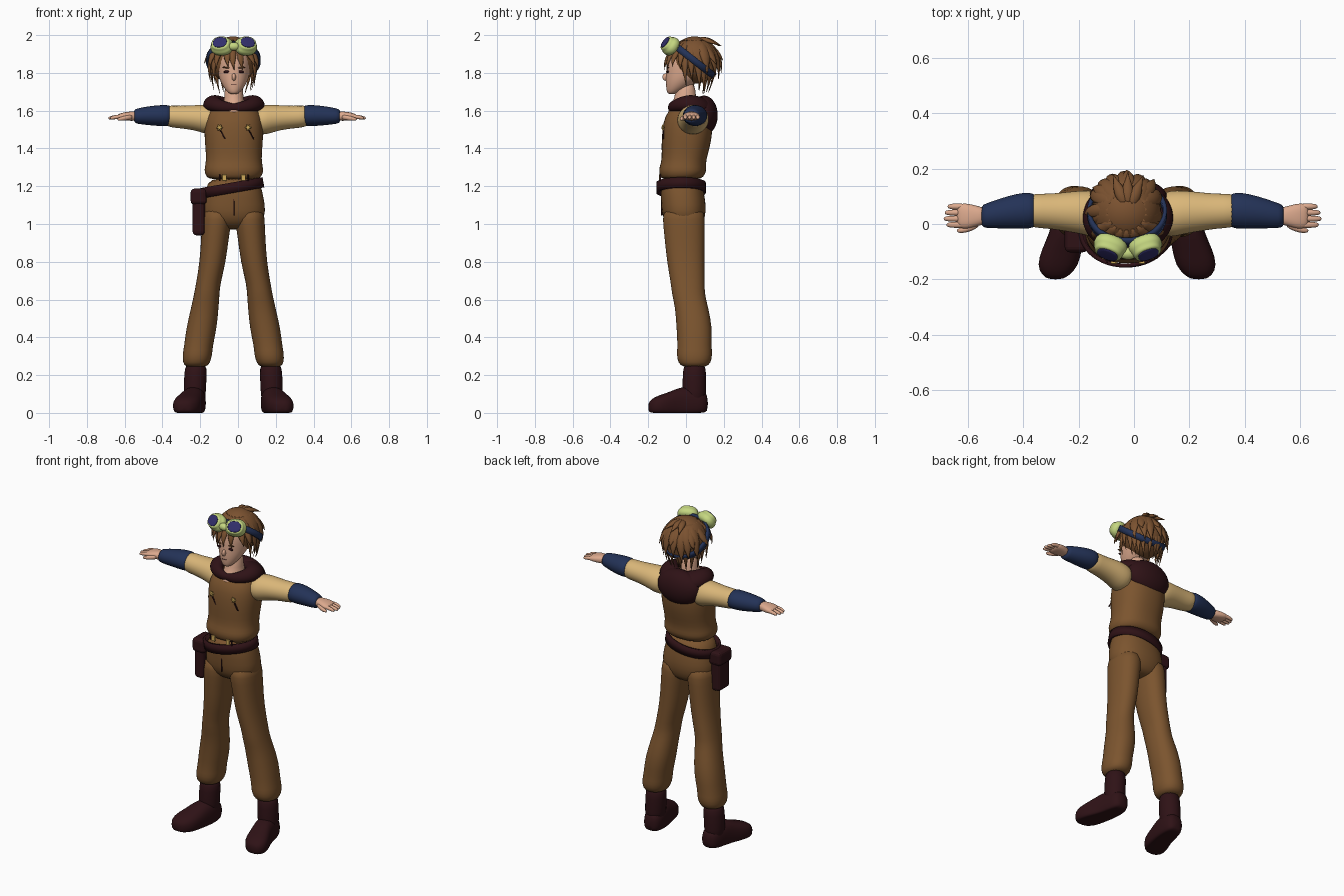
import bpy, bmesh, math, random
from math import sin, cos, pi, radians
from mathutils import Matrix, Vector

if "Cube" in bpy.data.objects:
    bpy.data.objects.remove(bpy.data.objects["Cube"])
random.seed(4)
BODY, LEGS, ARMS = -.022, -.025, -.005   # x of the mirror planes
SIDES = ((1, "left_"), (-1, "right_"))


def material(name, *rgb):
    m = bpy.data.materials.new(name)
    m.use_nodes = True
    m.diffuse_color = (*rgb, 1)
    node = next(n for n in m.node_tree.nodes if n.type == 'BSDF_PRINCIPLED')
    node.inputs["Base Color"].default_value = (*rgb, 1)
    return m


skin = material("skin", .72, .40, .27)
hair = material("hair brown", .20, .085, .03)
cloth = material("cloth brown", .20, .09, .028)
cream = material("cream", .70, .47, .19)
navy = material("navy", .017, .032, .095)
leather = material("dark leather", .028, .006, .008)
lime = material("pale lime", .56, .68, .22)
glass = material("violet glass", .032, .028, .15)
gold = material("gold", .62, .40, .10)


def finish(name, bm, mat, matrix=None, subdivide=0, smooth=True):
    if matrix:
        bm.transform(matrix)
    bmesh.ops.recalc_face_normals(bm, faces=bm.faces)
    for f in bm.faces:
        f.smooth = smooth
    mesh = bpy.data.meshes.new(name)
    bm.to_mesh(mesh)
    bm.free()
    mesh.materials.append(mat)
    ob = bpy.data.objects.new(name, mesh)
    bpy.context.collection.objects.link(ob)
    if subdivide:
        ob.modifiers.new("Subdivision", 'SUBSURF').levels = subdivide
        ob.modifiers["Subdivision"].render_levels = subdivide
    return ob


def skin_rings(bm, rings, closed=False):
    # bridge successive vertex rings, capping the ends of an open tube
    loops = [[bm.verts.new(p) for p in ring] for ring in rings]
    pairs = list(zip(loops, loops[1:])) + ([(loops[-1], loops[0])] if closed else [])
    for a, b in pairs:
        for i in range(len(a)):
            j = (i + 1) % len(a)
            bm.faces.new((a[i], a[j], b[j], b[i]))
    if not closed:
        bm.faces.new(loops[0])
        bm.faces.new(loops[-1])


def loft(name, mat, axis, rings, s=1, ax=0, power=2.0, n=20, matrix=None):
    # each ring: position on the axis, two centre coordinates, two radii
    out = []
    for pos, c1, c2, r1, r2 in rings:
        ring = []
        for i in range(n):
            c, d = cos(2 * pi * i / n), sin(2 * pi * i / n)
            u = c1 + r1 * math.copysign(abs(c) ** (2 / power), c)
            v = c2 + r2 * math.copysign(abs(d) ** (2 / power), d)
            x, y, z = {'x': (pos, u, v), 'y': (u, pos, v), 'z': (u, v, pos)}[axis]
            ring.append((ax + s * x, y, z if matrix else max(z, 0)))
        out.append(ring)
    bm = bmesh.new()
    skin_rings(bm, out)
    return finish(name, bm, mat, matrix, subdivide=1)


def ball(name, mat, loc, size, rot=0):
    bm = bmesh.new()
    bmesh.ops.create_uvsphere(bm, u_segments=28, v_segments=18, radius=1)
    m = Matrix.Translation(loc) @ Matrix.Rotation(rot, 4, 'Y') @ Matrix.Diagonal((*size, 1))
    return finish(name, bm, mat, m)


def box(name, mat, loc, size, bevel=.003, rot=0):
    bm = bmesh.new()
    bmesh.ops.create_cube(bm, size=1)
    m = Matrix.Translation(loc) @ Matrix.Rotation(rot, 4, 'Y') @ Matrix.Diagonal((*size, 1))
    ob = finish(name, bm, mat, m, smooth=False)
    mod = ob.modifiers.new("Bevel", 'BEVEL')
    mod.width, mod.segments = bevel, 3
    return ob


def band(name, mat, loc, rx, ry, height, tilt, axis):
    bm = bmesh.new()
    bmesh.ops.create_cone(bm, segments=48, radius1=1, radius2=1, depth=height, cap_ends=False)
    m = Matrix.Translation(loc) @ Matrix.Rotation(radians(tilt), 4, axis)
    ob = finish(name, bm, mat, m @ Matrix.Diagonal((rx, ry, 1, 1)))
    mod = ob.modifiers.new("Solidify", 'SOLIDIFY')
    mod.thickness, mod.offset = .014, 0
    return ob


# Trousers, legs and boots
loft("trouser_hips", cloth, 'z', [
    (1.25, 0, -.025, .135, .105), (1.18, 0, -.022, .15, .115), (1.10, 0, -.012, .168, .12),
    (1.04, 0, -.012, .168, .116), (.99, 0, -.005, .13, .09), (.97, 0, 0, .07, .05)], ax=BODY, power=2.3)
box("trouser_fly", leather, (BODY, -.128, 1.09), (.006, .009, .09))
for s, side in SIDES:
    loft(side + "trouser_leg", cloth, 'z', [
        (1.09, .085, -.012, .075, .105), (1.03, .086, -.012, .081, .114), (.94, .096, -.008, .074, .108),
        (.8, .108, -.002, .07, .1), (.68, .134, .01, .065, .09), (.63, .14, .012, .068, .088),
        (.56, .15, .03, .073, .088), (.45, .168, .045, .082, .096), (.35, .185, .045, .076, .09),
        (.31, .19, .045, .08, .096), (.265, .195, .045, .073, .088), (.24, .197, .045, .055, .062)],
        s, LEGS, 2.2)
    loft(side + "boot_shaft", leather, 'z', [
        (.03, .205, .045, .055, .06), (.12, .204, .043, .06, .065), (.2, .2, .045, .06, .062),
        (.27, .198, .045, .058, .06)], s, LEGS)
    loft(side + "boot_foot", leather, 'y', [
        (.117, .2, .05, .032, .045), (.09, .2, .05, .055, .065), (.03, .205, .055, .062, .085),
        (-.03, .215, .05, .064, .088), (-.09, .235, .042, .073, .068), (-.15, .25, .037, .076, .055),
        (-.185, .257, .032, .05, .04), (-.2, .258, .03, .025, .022)], s, LEGS, 2.5)

# Vest, belt and pouch
loft("vest", cloth, 'z', [
    (1.235, 0, -.025, .13, .1), (1.25, 0, -.022, .145, .114), (1.275, 0, -.018, .157, .126),
    (1.3, 0, -.018, .155, .124), (1.34, 0, -.01, .146, .117), (1.42, 0, 0, .153, .131),
    (1.5, 0, .008, .158, .134), (1.57, 0, .012, .15, .126), (1.62, 0, .02, .12, .095),
    (1.65, 0, .03, .07, .06)], ax=BODY, power=2.3, n=28)
band("belt", leather, (BODY - .008, -.026, 1.192), .16, .124, .055, -10, 'Y')
box("pouch_body", leather, (-.208, -.04, 1.05), (.064, .11, .22), .02)
box("pouch_flap", leather, (-.208, -.04, 1.145), (.085, .125, .085), .02)
for s, side in SIDES:
    x = BODY + s * .076
    for k in range(3):
        ball(side + "chest_toggle_%d" % k, gold, (x, -.122, 1.51), (.018, .007, .006), k * pi / 3)
    box(side + "chest_seam", leather, (x + .016, -.121, 1.475), (.006, .009, .06), rot=-.5)
    box(side + "waist_clip", gold, (BODY + s * .05, -.139, 1.245), (.024, .009, .034))
    box(side + "waist_tab", leather, (BODY + s * .075, -.136, 1.245), (.008, .009, .034))

# Hood draped round the neck
rings = []
for i in range(36):
    t = 2 * pi * i / 36
    k = abs(sin(t / 2))
    w, h = .016 + .048 * k, .02 + .03 * k ** .7
    centre = Vector((BODY + .115 * sin(t), .01 - .088 * cos(t), 1.617 + .022 * sin(t) ** 2))
    outward = Vector((sin(t), -cos(t), -.25 * k))
    rings.append([centre + outward * w * cos(a) + Vector((0, 0, h * sin(a)))
                  for a in (2 * pi * j / 12 for j in range(12))])
bm = bmesh.new()
skin_rings(bm, rings, closed=True)
finish("hood_collar", bm, leather, subdivide=1)
ball("hood_back", leather, (BODY, .095, 1.575), (.142, .073, .105))

# Sleeves, cuffs and hands
for s, side in SIDES:
    loft(side + "sleeve", cream, 'x', [
        (.09, .035, 1.55, .075, .07), (.14, .036, 1.55, .086, .08), (.18, .042, 1.557, .08, .076),
        (.23, .044, 1.563, .073, .066), (.3, .046, 1.566, .063, .06), (.355, .048, 1.57, .063, .059),
        (.385, .048, 1.572, .05, .048)], s, ARMS)
    loft(side + "cuff", navy, 'x', [
        (.345, .048, 1.573, .058, .053), (.37, .049, 1.574, .067, .057), (.42, .046, 1.574, .064, .056),
        (.48, .038, 1.573, .054, .049), (.53, .029, 1.571, .045, .041), (.548, .029, 1.571, .038, .034)],
        s, ARMS)
    loft(side + "palm", skin, 'x', [
        (.52, .028, 1.571, .028, .025), (.56, .029, 1.571, .036, .025), (.59, .028, 1.57, .046, .023),
        (.62, .029, 1.568, .046, .018), (.635, .03, 1.567, .036, .01)], s, ARMS, 2.4)
    for k, tip in enumerate((.668, .678, .682, .672)):
        y = .063 - .022 * k
        loft(side + "finger_%d" % k, skin, 'x', [
            (.6, y, 1.57, .012, .012), (.64, y, 1.567, .012, .012),
            (tip - .01, y, 1.562, .01, .01), (tip, y, 1.56, .005, .005)], s, ARMS, n=10)
    loft(side + "thumb", skin, 'x', [
        (.55, .004, 1.567, .014, .014), (.585, -.015, 1.562, .014, .014),
        (.62, -.024, 1.556, .011, .011), (.635, -.024, 1.554, .005, .005)], s, ARMS, n=10)

# Neck, head and face
loft("neck", skin, 'z', [
    (1.57, 0, -.01, .08, .092), (1.6, 0, -.008, .074, .088), (1.63, 0, -.005, .06, .074),
    (1.66, 0, -.005, .05, .056), (1.76, 0, 0, .05, .052)], ax=BODY)
loft("head", skin, 'z', [
    (1.687, 0, -.075, .02, .02), (1.7, 0, -.065, .036, .037), (1.73, 0, -.04, .06, .067),
    (1.77, 0, -.015, .079, .093), (1.81, 0, .01, .088, .116), (1.86, 0, .02, .095, .126),
    (1.92, 0, .02, .085, .11), (1.96, 0, .02, .04, .05)], ax=BODY)
ball("nose", skin, (BODY, -.105, 1.778), (.011, .02, .02))
box("mouth", leather, (BODY, -.104, 1.737), (.028, .006, .003), .001)
for s, side in SIDES:
    ball(side + "eye", leather, (BODY + s * .038, -.096, 1.806), (.017, .005, .007), s * .12)
    ball(side + "eyebrow", hair, (BODY + s * .04, -.096, 1.828), (.023, .006, .004), s * -.1)

# Hair: a rounded shell with tapering locks over it
CENTRE, SHELL = Vector((BODY - .005, .045, 1.868)), Vector((.125, .125, .125))
ball("hair_shell", hair, CENTRE, SHELL)


def on_head(az, el, k):
    az, el = radians(az), radians(el)
    return CENTRE + k * SHELL.x * Vector((sin(az) * cos(el), -cos(az) * cos(el), sin(el)))


def lock(name, root, bend, tip, width, thick=.016):
    rings = []
    for i in range(9):
        t = i / 8
        p = root * (1 - t) ** 2 + bend * 2 * t * (1 - t) + tip * t * t
        along = ((bend - root) * (1 - t) + (tip - bend) * t).normalized()
        across = along.cross(p - CENTRE).normalized()
        out = across.cross(along)
        f = max(.04, (1 - t ** 2.2) * (.6 + .4 * sin(pi * t)))
        rings.append([p + across * width * f * cos(a) + out * thick * f * sin(a)
                      for a in (2 * pi * j / 8 for j in range(8))])
    bm = bmesh.new()
    skin_rings(bm, rings)
    finish(name, bm, hair)


def lock_row(name, angles, reach, drop, width, bulge, top=58):
    for k, az in enumerate(angles):
        a = az + random.uniform(-5, 5)
        r = reach * random.uniform(.94, 1.06) * SHELL.x
        d = drop + random.uniform(-.015, .015)
        tip = CENTRE + Vector((sin(radians(a + 5)) * r, -cos(radians(a + 5)) * r, d))
        lock("%s_%d" % (name, k), on_head(az, top, .93), on_head(a, 8, bulge), tip, width)


lock_row("fringe_lock", range(-54, 55, 18), 1.26, -.045, .026, 1.3)
lock_row("temple_lock", (-80, -62, 62, 80), .96, -.13, .028, 1.2)
lock_row("side_lock", (-112, -96, 96, 112), .82, -.155, .034, 1.18)
lock_row("nape_lock", range(125, 236, 18), .62, -.165, .034, 1.22)
lock_row("back_lock", range(120, 241, 20), 1.08, -.085, .036, 1.22)
lock_row("flared_lock", (-95, -130, 130, 180), 1.25, -.01, .03, 1.12)
for k, az in enumerate((155, 178, 200)):
    lock("crown_lock_%d" % k, on_head(az - 10, 75, .9), on_head(az, 55, 1.1), on_head(az, 27, 1.3), .025)

# Goggles pushed up on the hair
band("goggle_strap", navy, (BODY - .003, .04, 1.868), .137, .134, .036, -38, 'X')
ball("goggle_bridge", lime, (BODY, -.106, 1.94), (.034, .022, .022))
for s, side in SIDES:
    m = (Matrix.Translation((BODY + s * .064, -.083, 1.943)) @ Matrix.Rotation(radians(s * 20), 4, 'Z')
         @ Matrix.Rotation(radians(57), 4, 'X'))
    loft(side + "goggle_cup", lime, 'z', [
        (-.035, 0, 0, .055, .045), (-.01, 0, 0, .063, .053), (.008, 0, 0, .062, .052),
        (.016, 0, 0, .053, .044), (.032, 0, 0, .05, .041), (.035, 0, 0, .042, .034)],
        matrix=m, power=2.3)
    loft(side + "goggle_lens", glass, 'z', [
        (.03, 0, 0, .04, .033), (.037, 0, 0, .04, .033), (.039, 0, 0, .034, .028)],
        matrix=m, power=2.3)
